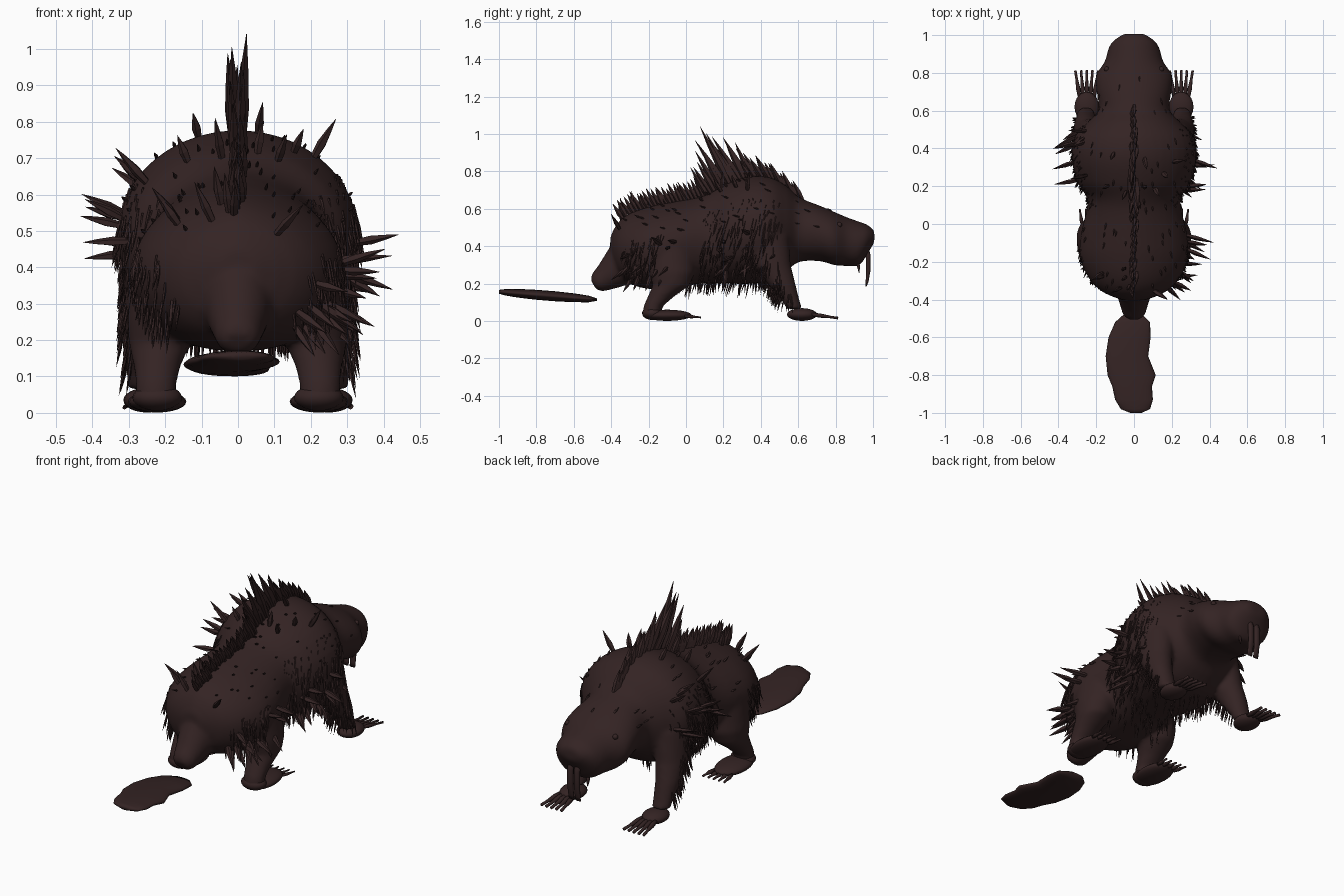
import bpy, bmesh, math, random
from mathutils import Vector

random.seed(7)
if "Cube" in bpy.data.objects:
    bpy.data.objects.remove(bpy.data.objects["Cube"], do_unlink=True)


def material(name, rgb):
    m = bpy.data.materials.new(name)
    m.use_nodes = True
    m.diffuse_color = (*rgb, 1)
    m.node_tree.nodes["Principled BSDF"].inputs["Base Color"].default_value = (*rgb, 1)
    return m


HIDE = material("dark brown hide", (0.034, 0.017, 0.017))


def finish(bm, name, smooth=True):
    bmesh.ops.recalc_face_normals(bm, faces=bm.faces[:])
    me = bpy.data.meshes.new(name)
    bm.to_mesh(me)
    bm.free()
    me.materials.append(HIDE)
    for p in me.polygons:
        p.use_smooth = smooth
    ob = bpy.data.objects.new(name, me)
    bpy.context.collection.objects.link(ob)
    return ob


def bridge(bm, outlines):
    """Skin a row of equal point loops, capping both ends."""
    loops = [[bm.verts.new(p) for p in outline] for outline in outlines]
    n = len(loops[0])
    for a, b in zip(loops, loops[1:]):
        for i in range(n):
            j = (i + 1) % n
            bm.faces.new((a[i], a[j], b[j], b[i]))
    bm.faces.new(loops[0])
    bm.faces.new(loops[-1])


def loft(bm, rings, n=24):
    """Skin ellipses given as (centre, half axis u, half axis v)."""
    turn = [math.tau * i / n for i in range(n)]
    bridge(bm, [[c + u * math.cos(a) + v * math.sin(a) for a in turn] for c, u, v in rings])


def spike(bm, base, direction, length, r, n=5, tip=0.04):
    """Leaf-shaped quill, thickest a third of the way up."""
    d = Vector(direction).normalized()
    u = d.orthogonal().normalized()
    v = d.cross(u)
    base = Vector(base)
    loft(bm, [(base + d * length * t, u * r * k, v * r * k * 0.75)
              for t, k in ((-0.1, 0.7), (0.33, 1), (0.7, max(0.55, tip)), (1, tip))], n)


# Torso and head sections: y, half width, underside, top
SECTIONS = [
    (-0.405, 0.05, 0.35, 0.45), (-0.37, 0.15, 0.26, 0.52), (-0.30, 0.23, 0.20, 0.575),
    (-0.18, 0.285, 0.17, 0.615), (-0.05, 0.28, 0.18, 0.64), (0.08, 0.25, 0.20, 0.665),
    (0.14, 0.25, 0.20, 0.69), (0.22, 0.30, 0.20, 0.735), (0.35, 0.33, 0.20, 0.775),
    (0.46, 0.315, 0.22, 0.765), (0.54, 0.245, 0.27, 0.72), (0.60, 0.19, 0.315, 0.665),
    (0.72, 0.20, 0.32, 0.615), (0.79, 0.20, 0.30, 0.585), (0.86, 0.155, 0.295, 0.555),
    (0.93, 0.135, 0.30, 0.53), (0.97, 0.11, 0.36, 0.515), (1.007, 0.055, 0.42, 0.485)]


def section(y):
    """Smoothly interpolated half width, underside and top at y."""
    y = min(max(y, SECTIONS[0][0]), SECTIONS[-1][0])
    i = max(k for k in range(len(SECTIONS) - 1) if SECTIONS[k][0] <= y)
    a, b = SECTIONS[i], SECTIONS[i + 1]
    p, q = SECTIONS[max(i - 1, 0)], SECTIONS[min(i + 2, len(SECTIONS) - 1)]
    h = b[0] - a[0]
    t = (y - a[0]) / h
    out = []
    for k in (1, 2, 3):
        m0 = (b[k] - p[k]) / (b[0] - p[0]) * h
        m1 = (q[k] - a[k]) / (q[0] - a[0]) * h
        out.append((2*t**3 - 3*t*t + 1) * a[k] + (t**3 - 2*t*t + t) * m0
                   + (3*t*t - 2*t**3) * b[k] + (t**3 - t*t) * m1)
    return out


def skin(y, deg):
    """Point and outward normal on the torso; 0 is +x, 90 is the back."""
    w, lo, hi = section(y)
    a, h = math.radians(deg), (hi - lo) / 2
    c, s = math.cos(a), math.sin(a)
    # Full lower flanks, and a pear-shaped rump that narrows upward
    power = 0.85 if s < 0 else 1 + 0.25 * min(max((0.2 - y) / 0.2, 0), 1)
    pos = Vector((w * math.copysign(abs(c) ** power, c), y, (lo + hi) / 2 + h * s))
    return pos, Vector((c / w, 0, s / h)).normalized()


X, Y, Z = Vector((1, 0, 0)), Vector((0, 1, 0)), Vector((0, 0, 1))

# Body: torso, tail root and limbs fused into one skin
FORELEG = [(0.46, 0.21, 0.42, 0.10, 0.13), (0.30, 0.24, 0.46, 0.08, 0.10),
           (0.20, 0.255, 0.51, 0.065, 0.075), (0.11, 0.255, 0.56, 0.052, 0.047),
           (0.065, 0.255, 0.58, 0.048, 0.042)]
HINDLEG = [(0.42, 0.17, -0.09, 0.11, 0.14), (0.26, 0.20, -0.075, 0.105, 0.125),
           (0.19, 0.215, -0.08, 0.085, 0.098), (0.13, 0.222, -0.135, 0.065, 0.07),
           (0.08, 0.225, -0.175, 0.056, 0.052), (0.03, 0.225, -0.185, 0.056, 0.048)]
bm = bmesh.new()
steps = 70
nose, rump = SECTIONS[-1][0], SECTIONS[0][0]
bridge(bm, [[skin(rump + (nose - rump) * i / steps, d)[0] for d in range(0, 360, 9)]
            for i in range(steps + 1)])
loft(bm, [(Vector((0, y, z)), X * w, Vector((0, -0.5, 0.86)) * h) for y, z, w, h in
          ((-0.26, 0.36, 0.14, 0.16), (-0.36, 0.29, 0.095, 0.11), (-0.43, 0.235, 0.073, 0.075),
           (-0.475, 0.205, 0.06, 0.055), (-0.495, 0.195, 0.04, 0.03))])
for s in (-1, 1):
    for leg in (FORELEG, HINDLEG):
        loft(bm, [(Vector((s * cx, cy, z)), X * rx, Y * ry) for z, cx, cy, rx, ry in leg])
body = finish(bm, "body")
rm = body.modifiers.new("fuse", "REMESH")
rm.mode = "VOXEL"
rm.voxel_size = 0.012
rm.use_smooth_shade = True
sm = body.modifiers.new("soften", "SMOOTH")
sm.factor = 0.5
sm.iterations = 5

# Flat paddle tail: y, left edge, right edge
bm = bmesh.new()
PADDLE = [(-0.475, -0.05, 0.04), (-0.52, -0.10, 0.085), (-0.60, -0.135, 0.088), (-0.70, -0.15, 0.075),
          (-0.80, -0.14, 0.115), (-0.86, -0.115, 0.095), (-0.93, -0.10, 0.10), (-0.98, -0.07, 0.085),
          (-1.0, -0.02, 0.04)]
loft(bm, [(Vector(((l + r) / 2, y, 0.115 - 0.08 * (y + 0.48))), X * (r - l) / 2,
           Z * (0.006 + 0.021 * math.sqrt(max(0, 1 - ((y + 0.74) / 0.265) ** 2)))) for y, l, r in PADDLE])
finish(bm, "paddle_tail")


# Feet, toes, incisors and eyes
def ball(name, centre, radii):
    bm = bmesh.new()
    bmesh.ops.create_uvsphere(bm, u_segments=20, v_segments=12, radius=1)
    for v in bm.verts:
        v.co = Vector(centre) + Vector([a * b for a, b in zip(v.co, radii)])
    return finish(bm, name)


for s, side in ((1, "left"), (-1, "right")):
    ball(side + "_front_foot", (s * 0.25, 0.62, 0.035), (0.065, 0.08, 0.034))
    ball(side + "_hind_foot", (s * 0.222, -0.10, 0.031), (0.08, 0.13, 0.03))
    ball(side + "_heel", (s * 0.222, -0.18, 0.042), (0.068, 0.055, 0.036))
    ball(side + "_eye", (s * 0.145, 0.82, 0.515), (0.014, 0.014, 0.014))
    bm = bmesh.new()
    for i in range(5):
        f = i - 2
        spike(bm, (s * (0.25 + f * 0.019), 0.67, 0.036), (s * f * 0.08, 1, -0.14), 0.145, 0.013, 8, 0.6)
        spike(bm, (s * (0.222 + f * 0.027), 0.0, 0.026), (s * f * 0.07, 1, -0.08), 0.08, 0.011, 8, 0.5)
    finish(bm, side + "_toes")
    bm = bmesh.new()
    loft(bm, [(Vector((s * 0.02, y, z)), X * 0.017, Y * r) for y, z, r in
              ((0.955, 0.42, 0.014), (0.974, 0.35, 0.014), (0.975, 0.27, 0.012),
               (0.968, 0.21, 0.008), (0.963, 0.185, 0.003))], 10)
    spike(bm, (s * 0.05, 0.92, 0.31), (0, 0.1, -1), 0.055, 0.01)
    finish(bm, side + "_incisor")

rnd = random.uniform

# Crest of tall quills along the spine
bm = bmesh.new()
for i in range(50):
    y = -0.34 + 0.96 * i / 49
    p, _ = skin(y, 90)
    tall = (0.11 + 0.23 * math.exp(-((y - 0.25) / 0.12) ** 2)) * rnd(0.75, 1.05)
    spike(bm, p + X * rnd(-0.014, 0.014), (rnd(-0.06, 0.06), -0.5 + rnd(-0.1, 0.1), 0.87),
          tall, 0.013 + tall * 0.03)
finish(bm, "spine_crest", False)

# Long quills: count, y range, angle range, length range
bm = bmesh.new()
for count, y0, y1, a0, a1, l0, l1 in (
        (12, 0.15, 0.50, -50, 0, 0.08, 0.13), (11, 0.18, 0.50, 140, 195, 0.08, 0.13),
        (8, 0.15, 0.50, 45, 125, 0.07, 0.12), (16, -0.33, -0.05, -55, 5, 0.09, 0.15),
        (8, -0.36, -0.22, 30, 150, 0.08, 0.12)):
    for _ in range(count):
        p, n = skin(rnd(y0, y1), rnd(a0, a1))
        spike(bm, p, n + Vector((0, rnd(-0.7, 0.1), rnd(-0.1, 0.3))), rnd(l0, l1), 0.015)
finish(bm, "long_quills", False)

# Short stubs scattered over the hide
bm = bmesh.new()
for _ in range(70):
    p, n = skin(rnd(-0.33, 0.78), rnd(10, 170))
    spike(bm, p, n * 0.35 + Vector((0, -0.8, 0.1)), rnd(0.025, 0.04), 0.006)
finish(bm, "short_stubs", False)

# Shaggy fur on flanks, hips, belly and forelegs
bm = bmesh.new()
for s in (0, 1):
    for count, y0, y1, a0, a1 in ((190, 0.08, 0.52, -50, 35), (60, -0.34, -0.12, -50, 15),
                                  (45, -0.05, 0.45, -90, -50)):
        for _ in range(count):
            a = rnd(a0, a1)
            p, n = skin(rnd(y0, y1), 180 - a if s else a)
            spike(bm, p, n * rnd(0.05, 0.2) + Vector((0, rnd(-0.35, 0), -0.85)), rnd(0.05, 0.085), 0.005)
    for _ in range(110):
        k = random.randrange(1, len(FORELEG) - 1)
        t = rnd(0, 1)
        z, cx, cy, rx, ry = [a + (b - a) * t for a, b in zip(FORELEG[k - 1], FORELEG[k])]
        a = math.radians(rnd(-150, 20))
        out = Vector((math.cos(a), math.sin(a), 0))
        p = Vector((cx + rx * out.x, cy + ry * out.y, z))
        d = out * 0.2 + Vector((0, -0.05, -0.9))
        if s:
            p.x, d.x = -p.x, -d.x
        spike(bm, p, d, rnd(0.05, 0.085), 0.005)
finish(bm, "shaggy_fur", False)
